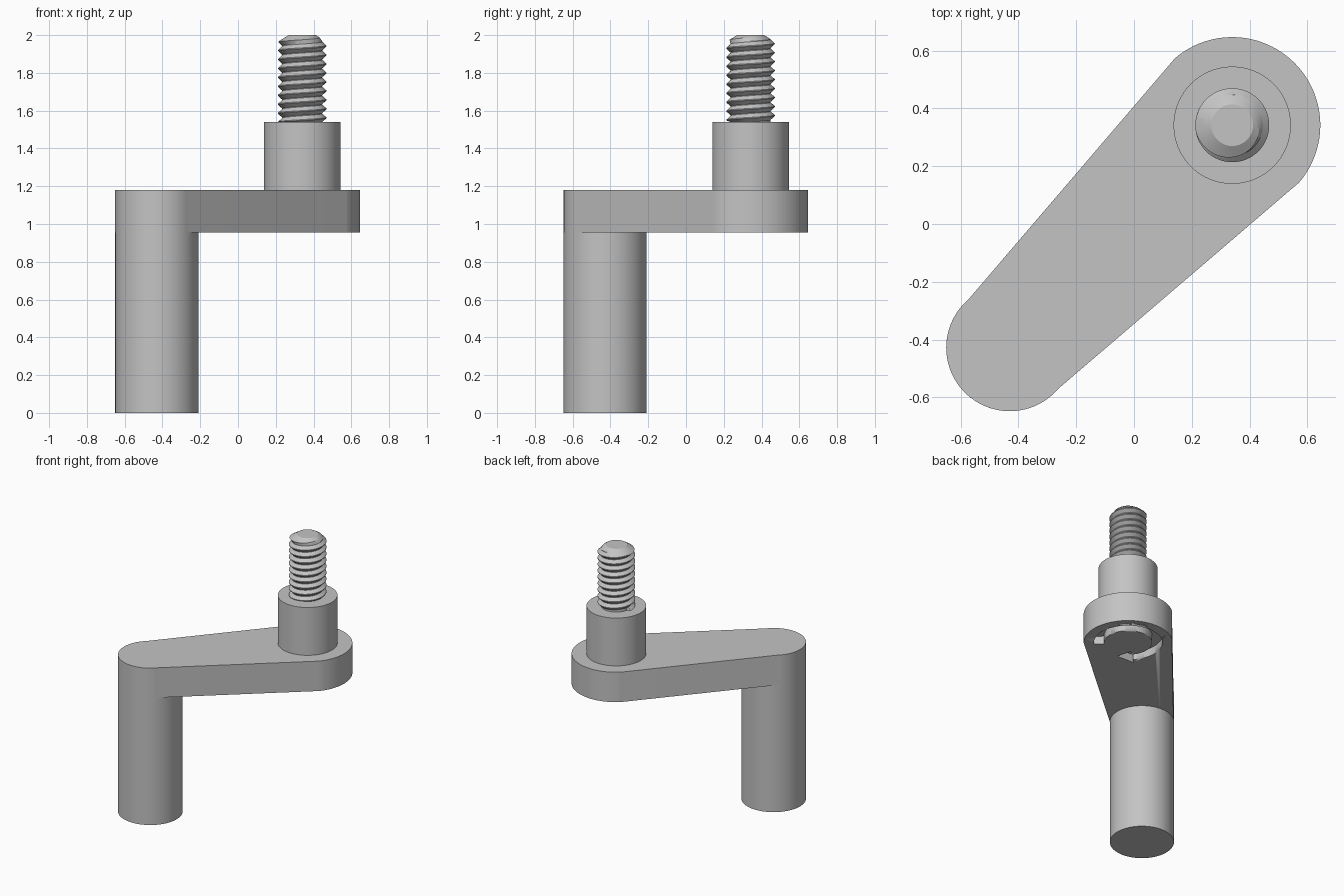
import bpy, bmesh, math
from math import cos, sin, pi, radians
from mathutils import Vector

cube = bpy.data.objects.get("Cube")
if cube:
    bpy.data.objects.remove(cube, do_unlink=True)

grey = bpy.data.materials.new("plain grey")
grey.use_nodes = True
grey.diffuse_color = (0.55, 0.55, 0.55, 1)
grey.node_tree.nodes["Principled BSDF"].inputs["Base Color"].default_value = (0.55, 0.55, 0.55, 1)

GRIP, PIVOT = Vector((-0.43, -0.428)), Vector((0.34, 0.342))
GRIP_R, PIVOT_R = 0.22, 0.305
ARM_LOW, ARM_TOP, BOSS_TOP, TOP = 0.955, 1.18, 1.54, 2.0


def finish(name, bm, sharp=30):
    bmesh.ops.recalc_face_normals(bm, faces=bm.faces)
    mesh = bpy.data.meshes.new(name)
    bm.to_mesh(mesh)
    bm.free()
    mesh.materials.append(grey)
    obj = bpy.data.objects.new(name, mesh)
    bpy.context.collection.objects.link(obj)
    bpy.ops.object.select_all(action="DESELECT")
    obj.select_set(True)
    bpy.context.view_layer.objects.active = obj
    bpy.ops.object.shade_smooth_by_angle(angle=radians(sharp))
    return obj


def arc(centre, radius, start, end, steps):
    return [centre + radius * Vector((cos(a), sin(a)))
            for a in (start + (end - start) * i / steps for i in range(steps + 1))]


def prism(name, outline, low, high):
    bm = bmesh.new()
    face = bm.faces.new([bm.verts.new((p.x, p.y, low)) for p in outline])
    top = bmesh.ops.extrude_face_region(bm, geom=[face])["geom"]
    verts = [v for v in top if isinstance(v, bmesh.types.BMVert)]
    bmesh.ops.translate(bm, verts=verts, vec=(0, 0, high - low))
    return finish(name, bm)


def disc(centre, radius):
    return arc(centre, radius, 0, 2 * pi, 96)[:-1]


# Grip post and the boss that carries the stud
prism("grip_post", disc(GRIP, GRIP_R), 0, ARM_LOW)
prism("boss", disc(PIVOT, 0.203), ARM_TOP, BOSS_TOP)

# Tapered arm: two round ends joined by tangent sides
span = PIVOT - GRIP
heading = math.atan2(span.y, span.x)
spread = math.acos((PIVOT_R - GRIP_R) / span.length)
outline = arc(PIVOT, PIVOT_R, heading - spread, heading + spread, 48)
outline += arc(GRIP, GRIP_R, heading + spread, heading + 2 * pi - spread, 48)
arm = prism("arm", outline, ARM_LOW, ARM_TOP)

# Curved arrow engraved in the underside of the arm
tail, neck, tip = radians(-45), radians(222), radians(252)
r_in, r_out, r_mid = 0.165, 0.235, 0.2
arrow = arc(PIVOT, r_out, tail, neck, 56)
arrow += arc(PIVOT, r_mid + 0.075, neck, neck, 1)[:1]
arrow += arc(PIVOT, r_mid, tip, tip, 1)[:1]
arrow += arc(PIVOT, r_mid - 0.075, neck, neck, 1)[:1]
arrow += arc(PIVOT, r_in, neck, tail, 56)
cutter = prism("arrow_cutter", arrow, ARM_LOW - 0.05, ARM_LOW + 0.06)
cutter.hide_render = True
cut = arm.modifiers.new("engraving", "BOOLEAN")
cut.operation, cut.solver, cut.object = "DIFFERENCE", "EXACT", cutter
bpy.context.view_layer.objects.active = arm
bpy.ops.object.modifier_apply(modifier=cut.name)
bpy.data.objects.remove(cutter, do_unlink=True)

# Threaded stud: a helical tooth profile, trimmed by a chamfer at the tip
PITCH, ROOT, CREST, TIP_R, CHAMFER = 0.0475, 0.106, 0.128, 0.072, 0.035
tooth = [(0.0, ROOT), (0.42, CREST), (0.52, CREST), (0.94, ROOT)]
SIDES, TURNS = 64, int((TOP - BOSS_TOP) / PITCH) + 4
bm = bmesh.new()


def thread_point(row, col):
    turn, k = divmod(row, len(tooth))
    phase, radius = tooth[k]
    angle = 2 * pi * col / SIDES
    z = BOSS_TOP + PITCH * (turn - 2 + phase + col / SIDES)
    if z <= BOSS_TOP:
        z, radius = BOSS_TOP, ROOT
    z = min(z, TOP)
    radius = min(radius, TIP_R + (CREST - TIP_R) * (TOP - z) / CHAMFER)
    return bm.verts.new((PIVOT.x + radius * cos(angle), PIVOT.y + radius * sin(angle), z))


rows = TURNS * len(tooth)
grid = [[thread_point(r, c) for c in range(SIDES + 1)] for r in range(rows)]
for r in range(rows - 1):
    for c in range(SIDES):
        bm.faces.new((grid[r][c], grid[r][c + 1], grid[r + 1][c + 1], grid[r + 1][c]))
bmesh.ops.remove_doubles(bm, verts=bm.verts, dist=0.00005)
# Flat end of the stud
rim = [bm.verts.new((p.x, p.y, TOP)) for p in arc(PIVOT, TIP_R, 0, 2 * pi, SIDES)[:-1]]
bm.faces.new(rim)
bmesh.ops.remove_doubles(bm, verts=bm.verts, dist=0.00005)
finish("threaded_stud", bm, 25)
